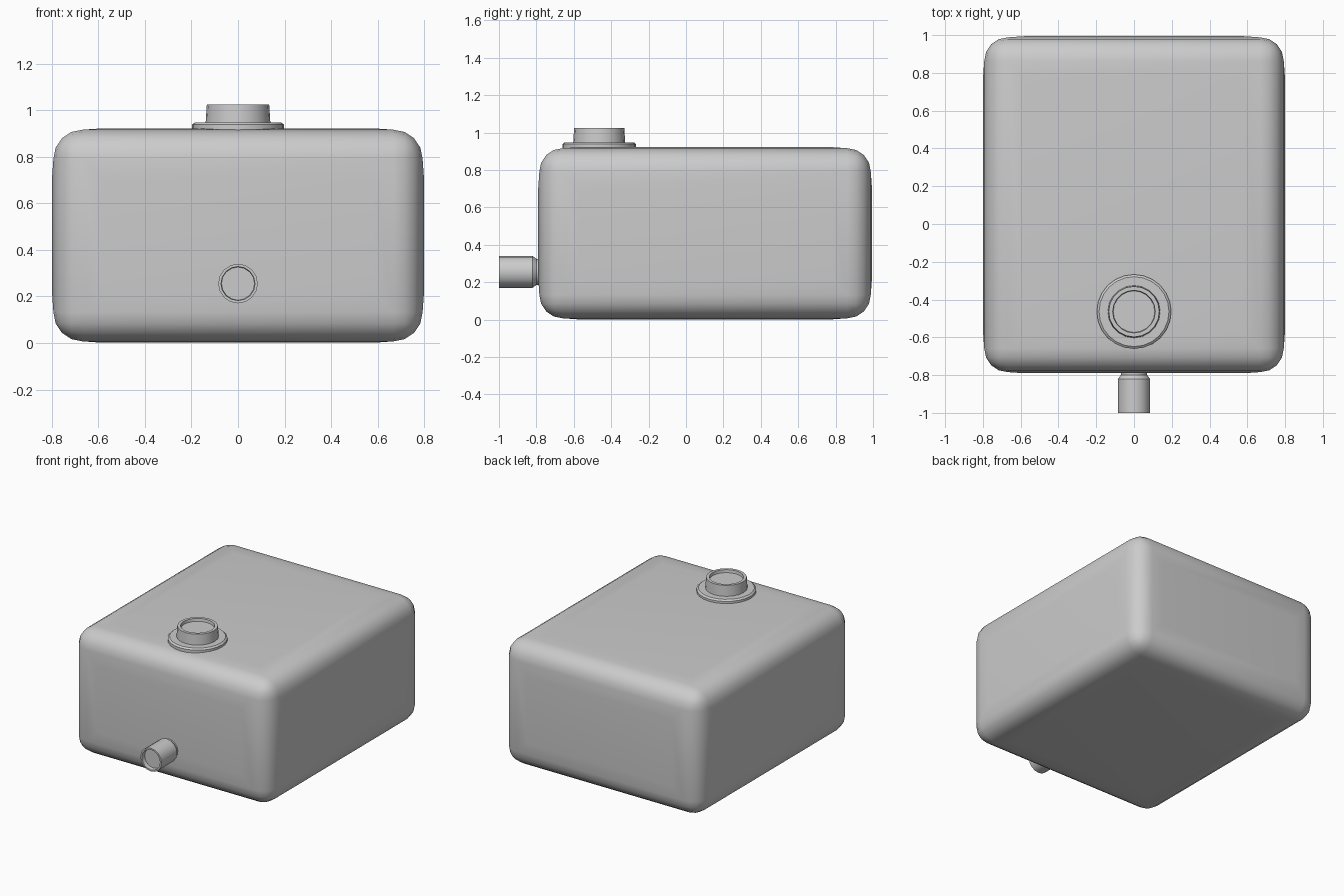
import bpy, bmesh
from math import cos, sin, tau, radians
from mathutils import Vector, Matrix

if "Cube" in bpy.data.objects:
    bpy.data.objects.remove(bpy.data.objects["Cube"])


def finish(name, bm, angle=35):
    bmesh.ops.recalc_face_normals(bm, faces=bm.faces)
    mesh = bpy.data.meshes.new(name)
    bm.to_mesh(mesh)
    bm.free()
    obj = bpy.data.objects.new(name, mesh)
    bpy.context.collection.objects.link(obj)
    bpy.ops.object.select_all(action='DESELECT')
    obj.select_set(True)
    bpy.context.view_layer.objects.active = obj
    bpy.ops.object.shade_smooth_by_angle(angle=radians(angle))
    return obj


def turned(name, profile, matrix, sides=20):
    """Closed solid of revolution from (radius, height) points."""
    bm = bmesh.new()
    rings = [[bm.verts.new((r * cos(tau * i / sides), r * sin(tau * i / sides), h))
              for i in range(sides)] for r, h in profile]
    for a, b in zip(rings, rings[1:]):
        for i in range(sides):
            j = (i + 1) % sides
            bm.faces.new((a[i], a[j], b[j], b[i]))
    bm.faces.new(rings[0][::-1])
    bm.faces.new(rings[-1])
    bm.transform(matrix)
    return finish(name, bm)


# tank body: rounded box with slightly bulging walls
lo, hi = Vector((-0.793, -0.784, 0.007)), Vector((0.793, 0.988, 0.916))
bm = bmesh.new()
bmesh.ops.create_cube(bm, size=1)
bmesh.ops.scale(bm, vec=hi - lo, verts=bm.verts)
bmesh.ops.translate(bm, vec=(lo + hi) / 2, verts=bm.verts)
bmesh.ops.bevel(bm, geom=bm.edges[:], offset=0.125, segments=4, profile=0.5,
                affect='EDGES', clamp_overlap=True)
walls = [f for f in bm.faces if f.calc_area() > 0.3]
for wall in walls:
    normal = wall.normal.copy()
    inner = bmesh.ops.inset_individual(bm, faces=[wall], thickness=0.12)
    for v in wall.verts:
        v.co += normal * 0.006
finish("tank_body", bm, 40)

# filler neck on top: wide flange, then a neck with a shallow recessed lid
top = Matrix.Translation((0, -0.464, 0))
turned("filler_flange", [(0.197, 0.90), (0.197, 0.938), (0.185, 0.948)], top, 24)
turned("filler_neck", [(0.14, 0.93), (0.134, 1.025), (0.113, 1.025), (0.110, 1.005)], top)

# outlet pipe on the front, narrowing where it meets the wall
front = Matrix.Translation((0, 0, 0.255)) @ Matrix.Rotation(radians(90), 4, 'X')
turned("outlet_pipe", [(0.07, 0.76), (0.07, 0.80), (0.085, 0.82), (0.085, 1.0),
                       (0.073, 1.0), (0.071, 0.97)], front, 16)
